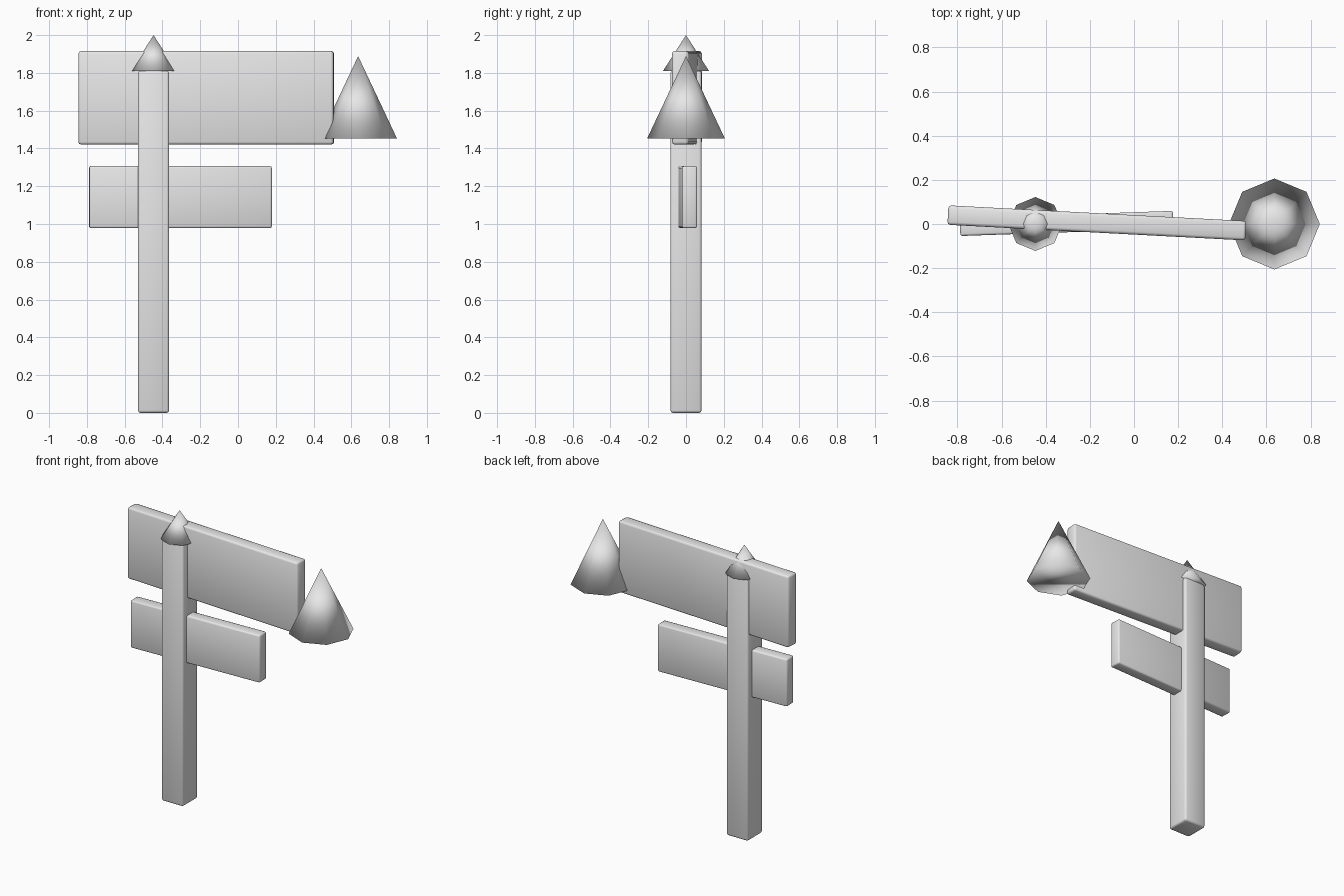
import bpy, bmesh, math
from mathutils import Matrix

if "Cube" in bpy.data.objects:
    bpy.data.objects.remove(bpy.data.objects["Cube"])

grey = bpy.data.materials.new("plain grey")
grey.diffuse_color = (0.8, 0.8, 0.8, 1)
grey.use_nodes = True
grey.node_tree.nodes["Principled BSDF"].inputs["Base Color"].default_value = grey.diffuse_color


def finish(name, bm, loc, turn=0):
    me = bpy.data.meshes.new(name)
    bmesh.ops.recalc_face_normals(bm, faces=bm.faces)
    for f in bm.faces:
        f.smooth = True
    bm.to_mesh(me)
    bm.free()
    me.materials.append(grey)
    ob = bpy.data.objects.new(name, me)
    ob.location = loc
    ob.rotation_euler.z = math.radians(turn)
    bpy.context.collection.objects.link(ob)
    return ob


def plank(name, size, loc, turn=0, bevel=0.013):
    # softly bevelled timber block
    bm = bmesh.new()
    bmesh.ops.create_cube(bm, size=1, matrix=Matrix.Diagonal((*size, 1)))
    ob = finish(name, bm, loc, turn)
    mod = ob.modifiers.new("soft edges", 'BEVEL')
    mod.width = bevel
    mod.segments = 2
    return ob


def cone(name, radius, height, loc):
    # eight-sided smooth cone standing on loc
    bm = bmesh.new()
    bmesh.ops.create_cone(bm, cap_ends=True, segments=8, radius1=radius, radius2=0,
                          depth=height, matrix=Matrix.Translation((0, 0, height / 2)))
    bmesh.ops.remove_doubles(bm, verts=bm.verts, dist=1e-5)
    return finish(name, bm, loc)


# upright post with pointed cap
plank("post", (0.165, 0.165, 1.81), (-0.447, 0, 0.905))
cone("post_cap", 0.122, 0.19, (-0.447, 0, 1.81))

# two slightly turned sign boards
plank("upper_board", (1.352, 0.088, 0.494), (-0.168, 0.005, 1.668), -3)
plank("lower_board", (0.967, 0.08, 0.328), (-0.305, 0.0025, 1.142), 2, 0.01)

# large pointer at the end of the upper board
cone("pointer_cone", 0.206, 0.437, (0.636, 0, 1.452))
